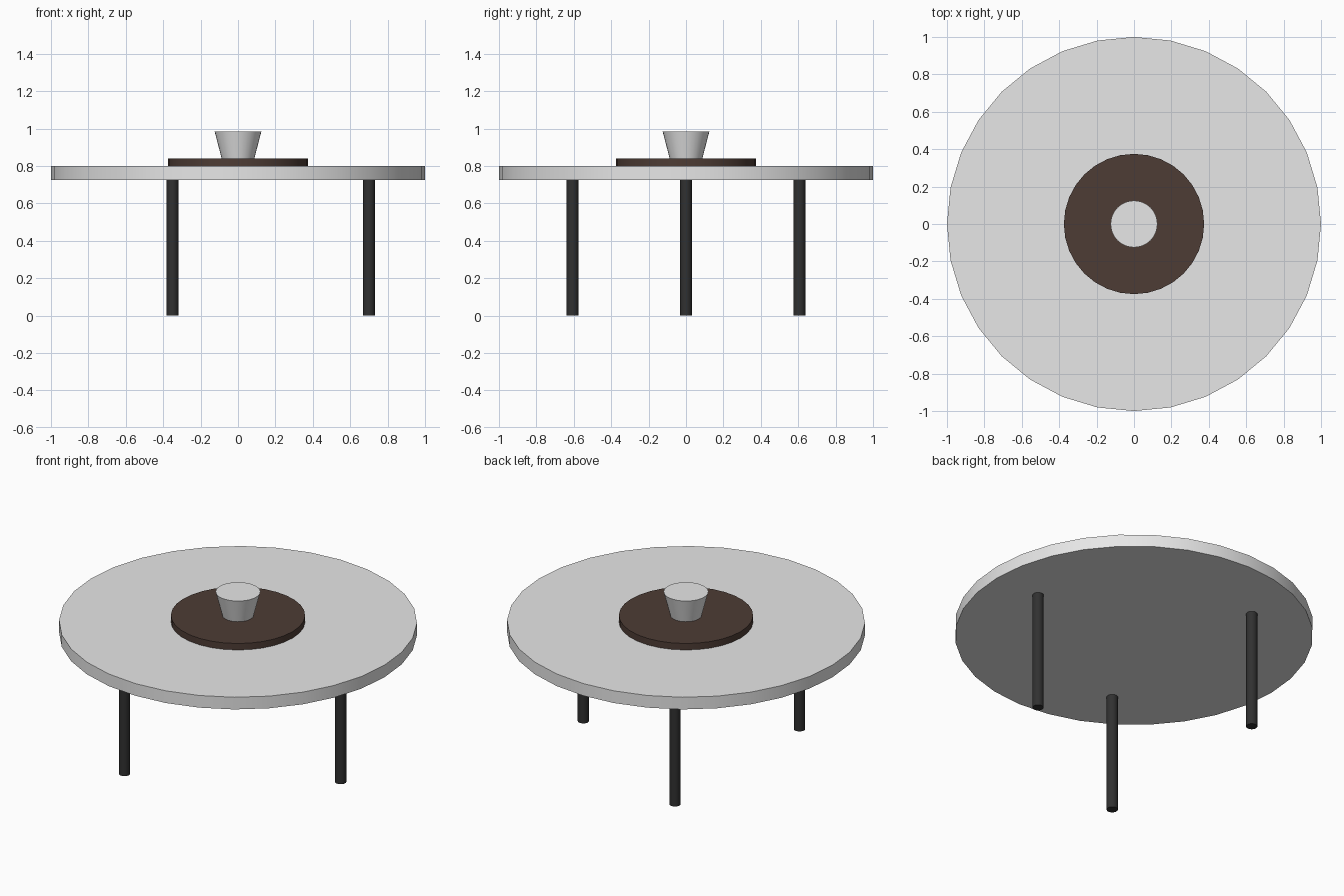
import bpy
import math

if "Cube" in bpy.data.objects:
    bpy.data.objects.remove(bpy.data.objects["Cube"])


def material(name, rgb):
    m = bpy.data.materials.new(name)
    m.diffuse_color = (*rgb, 1.0)
    m.use_nodes = True
    m.node_tree.nodes["Principled BSDF"].inputs["Base Color"].default_value = m.diffuse_color
    return m


pale = material("pale grey", (0.8, 0.8, 0.8))
brown = material("dark brown", (0.075, 0.045, 0.035))
black = material("charcoal", (0.03, 0.03, 0.03))


def cone(name, x, y, z0, z1, r0, r1, mat):
    """Capped round part between two heights."""
    bpy.ops.mesh.primitive_cone_add(vertices=32, radius1=r0, radius2=r1,
                                    depth=z1 - z0,
                                    location=(x, y, (z0 + z1) / 2))
    ob = bpy.context.object
    ob.name = name
    ob.data.materials.append(mat)
    bpy.ops.object.shade_smooth_by_angle(angle=math.radians(30))
    return ob


# Round top, centre tray and tapered bowl
cone("table_top", 0, 0, 0.725, 0.80, 1.0, 1.0, pale)
cone("tray", 0, 0, 0.80, 0.84, 0.375, 0.375, brown)
cone("bowl", 0, 0, 0.84, 0.985, 0.0875, 0.125, pale)

# Three legs on a circle
for i in range(3):
    a = i * math.tau / 3
    cone(f"leg_{i + 1}", 0.7 * math.cos(a), 0.7 * math.sin(a),
         0.0, 0.725, 0.0315, 0.0315, black)
